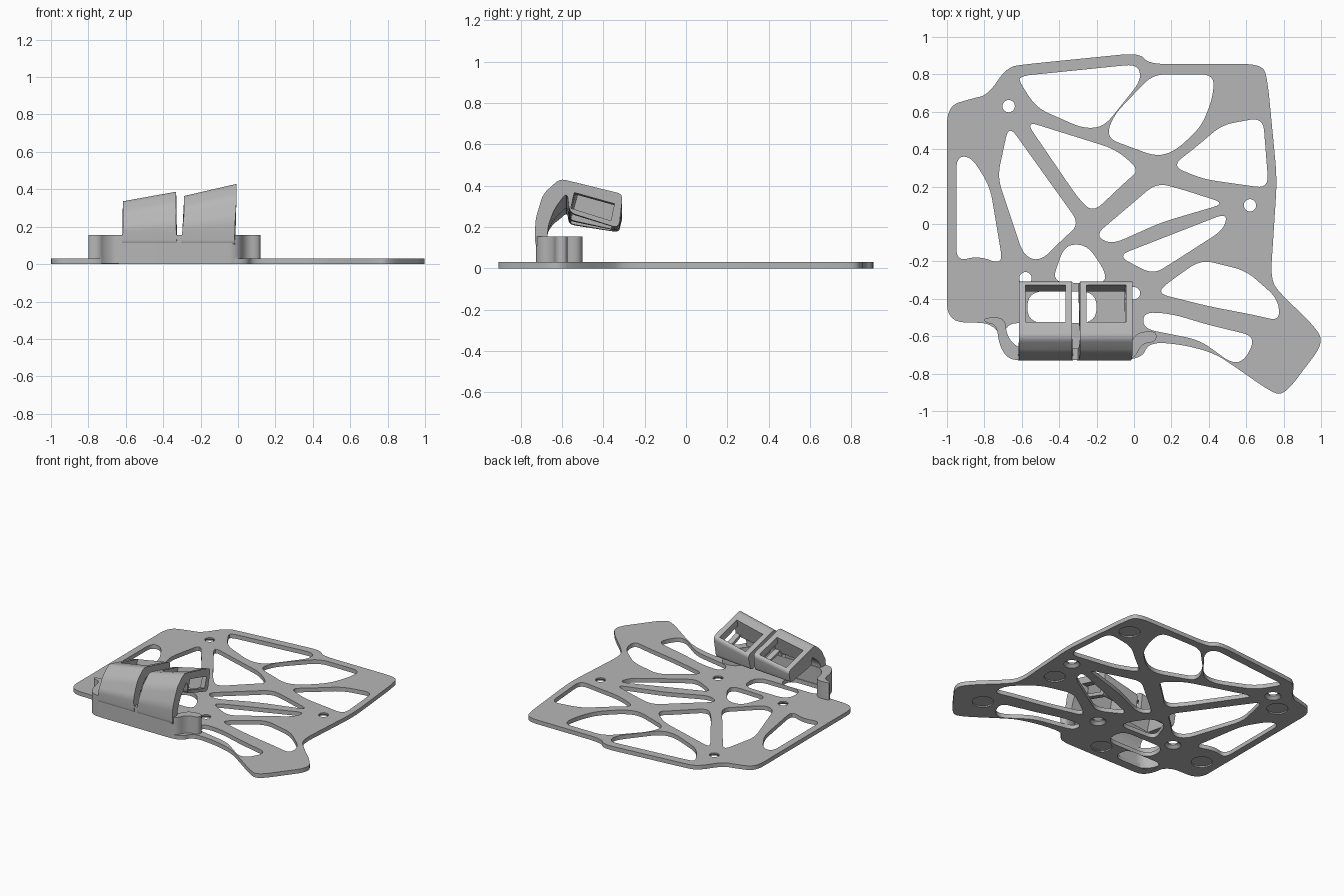
import bpy, bmesh, math
from mathutils import Vector, Matrix

cube = bpy.data.objects.get("Cube")
if cube:
    bpy.data.objects.remove(cube, do_unlink=True)

grey = bpy.data.materials.new("plain grey plastic")
grey.use_nodes = True
colour = (0.47, 0.47, 0.47, 1)
grey.diffuse_color = colour
grey.node_tree.nodes["Principled BSDF"].inputs["Base Color"].default_value = colour


def rounded(points, radius, steps=6):
    """Round every corner of a closed polygon."""
    corners = [Vector(p) for p in points]
    result = []
    for i, corner in enumerate(corners):
        before, after = corners[i - 1] - corner, corners[(i + 1) % len(corners)] - corner
        start = corner + before.normalized() * min(radius, before.length * 0.48)
        end = corner + after.normalized() * min(radius, after.length * 0.48)
        for s in range(steps + 1):
            t = s / steps
            result.append(start * (1 - t) ** 2 + corner * 2 * t * (1 - t) + end * t * t)
    return result


def new_outline(name):
    curve = bpy.data.curves.new(name, "CURVE")
    curve.dimensions = "2D"
    curve.fill_mode = "BOTH"
    return curve


def add_loop(curve, *points, radius=0.07):
    loop = rounded(points, radius) if radius else [Vector(p) for p in points]
    spline = curve.splines.new("POLY")
    spline.points.add(len(loop) - 1)
    for point, co in zip(spline.points, loop):
        point.co = (co.x, co.y, 0, 1)
    spline.use_cyclic_u = True


def add_object(name, mesh):
    obj = bpy.data.objects.new(name, mesh)
    bpy.context.collection.objects.link(obj)
    return obj


def bake(obj):
    """Return the object's evaluated mesh, welded and with consistent normals."""
    graph = bpy.context.evaluated_depsgraph_get()
    mesh = bpy.data.meshes.new_from_object(obj.evaluated_get(graph))
    bm = bmesh.new()
    bm.from_mesh(mesh)
    bmesh.ops.remove_doubles(bm, verts=bm.verts, dist=1e-5)
    bmesh.ops.recalc_face_normals(bm, faces=bm.faces)
    bm.to_mesh(mesh)
    bm.free()
    return mesh


def extrude_outline(curve, bottom, top):
    """Turn a flat outline into a solid slab."""
    curve.extrude = (top - bottom) / 2
    temp = add_object("outline", curve)
    mesh = bake(temp)
    mesh.transform(Matrix.Translation((0, 0, (top + bottom) / 2)))
    name = curve.name
    bpy.data.objects.remove(temp, do_unlink=True)
    return add_object(name, mesh)


def cut(obj, bm):
    """Subtract the solids in bm from the object and bake the result."""
    mesh = bpy.data.meshes.new("cutter")
    bmesh.ops.recalc_face_normals(bm, faces=bm.faces)
    bm.to_mesh(mesh)
    bm.free()
    cutter = add_object("cutter", mesh)
    cutter.hide_render = True
    modifier = obj.modifiers.new("cut", "BOOLEAN")
    modifier.object = cutter
    modifier.solver = "EXACT"
    result = bake(obj)
    obj.modifiers.clear()
    obj.data = result
    bpy.data.objects.remove(cutter, do_unlink=True)


def finish(obj):
    obj.data.materials.clear()
    obj.data.materials.append(grey)
    bpy.ops.object.select_all(action="DESELECT")
    obj.select_set(True)
    bpy.context.view_layer.objects.active = obj
    bpy.ops.object.shade_smooth_by_angle(angle=math.radians(30))


# Base plate outline
plate = new_outline("base_plate")
add_loop(plate, (-1, .63), (-.87, .67), (-.78, .69), (-.68, .84), (-.57, .855), (.03, .915),
         (.08, .855), (.69, .855), (.715, .76), (.765, .24), (.73, -.3), (.79, -.38), (.95, -.53),
         (1.02, -.63), (.8, -.92), (.72, -.89), (.55, -.77), (.43, -.69), (.26, -.645), (.08, -.63),
         (.04, -.725), (-.69, -.725), (-.73, -.53), (-1, -.525), radius=.1)

# Organic cut-outs at the back
add_loop(plate, (-.62, .79), (.02, .855), (.04, .77), (-.16, .52), (-.27, .51), (-.52, .62), (-.6, .74))
add_loop(plate, (.1, .8), (.43, .8), (.42, .67), (.36, .52), (.22, .39), (.12, .36), (-.15, .46), (-.11, .58))
add_loop(plate, (.69, .57), (.72, .19), (.37, .24), (.2, .31), (.33, .41), (.47, .53))

# Cut-outs in the middle and on the right-hand edge
add_loop(plate, (-.58, .55), (-.1, .4), (.03, .29), (-.04, .23), (-.22, .06), (-.3, .14))
add_loop(plate, (-.67, .53), (-.29, .0), (-.38, -.08), (-.5, -.2), (-.59, -.17), (-.73, .25))
add_loop(plate, (-.95, .36), (-.87, .36), (-.77, .2), (-.7, -.22), (-.83, -.17), (-.95, -.2))
add_loop(plate, (-.21, -.06), (-.02, .1), (.12, .22), (.24, .19), (.49, .11), (.15, .01), (-.12, -.11))
add_loop(plate, (.5, .06), (.48, -.03), (.2, -.21), (.1, -.27), (-.09, -.17))

# Cut-outs at the front
add_loop(plate, (-.44, -.31), (-.37, -.11), (-.25, -.11), (-.15, -.26), (-.16, -.32))
add_loop(plate, (.12, -.37), (.2, -.3), (.36, -.19), (.6, -.25), (.77, -.4), (.78, -.52), (.66, -.49), (.4, -.44))
add_loop(plate, (.05, -.47), (.2, -.48), (.4, -.54), (.65, -.6), (.6, -.72), (.53, -.75), (.35, -.62), (.05, -.56))
add_loop(plate, (-.57, -.36), (-.2, -.36), (-.2, -.53), (-.57, -.53), radius=.09)
add_loop(plate, (-.69, -.53), (-.38, -.53), (-.38, -.66), (-.69, -.66))

# Screw holes
screws = [(-.67, .63), (.62, .1), (-.58, -.29), (0, -.37)]
for x, y in screws:
    ring = [math.tau * i / 24 for i in range(24)]
    add_loop(plate, *[(x + .033 * math.cos(a), y + .033 * math.sin(a)) for a in ring], radius=0)
base = extrude_outline(plate, 0, .03)

# Countersinks and round foot recesses underneath
feet = [(.6, .67), (.6, -.1), (.75, -.66), (-.23, -.61), (-.87, -.34), (-.8, .52)]
sinks = bmesh.new()
for places, low, high, top in ((screws, .056, .0335, .02), (feet, .07, .07, .009)):
    for x, y in places:
        bottom = -.002
        bmesh.ops.create_cone(sinks, cap_ends=True, segments=32, radius1=low, radius2=high,
                              depth=top - bottom,
                              matrix=Matrix.Translation((x, y, (top + bottom) / 2)))
cut(base, sinks)
finish(base)

# Curved front wall that carries the holders
wall = new_outline("front_wall")
add_loop(wall, (-.8, -.525), (-.735, -.54), (-.72, -.65), (-.67, -.727), (0, -.727), (.04, -.64),
         (.12, -.63), (.12, -.57), (.01, -.58), (-.03, -.665), (-.62, -.665), (-.68, -.6),
         (-.69, -.5), (-.8, -.5), radius=.05)
finish(extrude_outline(wall, .002, .155))


def box(bm, centre, size, tilt):
    matrix = (Matrix.Translation(centre) @ Matrix.Rotation(tilt, 4, "X")
              @ Matrix.Diagonal((*size, 1)))
    bmesh.ops.create_cube(bm, size=1, matrix=matrix)


# Arched holder with a square socket, rolled sideways
def holder(name, centre, width, lift, roll):
    arch = rounded([(-.73, .1), (-.73, .22), (-.69, .33), (-.61, .402), (-.305, .327), (-.325, .187),
                    (-.565, .25), (-.575, .335), (-.64, .26), (-.67, .19), (-.67, .1)], .03)
    bm = bmesh.new()
    face = bm.faces.new([bm.verts.new((-width / 2, p.x, p.y)) for p in arch])
    grown = bmesh.ops.extrude_face_region(bm, geom=[face])
    moved = [v for v in grown["geom"] if isinstance(v, bmesh.types.BMVert)]
    bmesh.ops.translate(bm, verts=moved, vec=(width, 0, 0))
    bmesh.ops.recalc_face_normals(bm, faces=bm.faces)
    mesh = bpy.data.meshes.new(name)
    bm.to_mesh(mesh)
    bm.free()
    obj = add_object(name, mesh)

    tilt = math.radians(-14.5)
    socket = bmesh.new()
    box(socket, (0, -.442, .29), (width - .07, .205, .4), tilt)
    cut(obj, socket)
    slot = bmesh.new()
    box(slot, (width / 2, -.452, .276), (.1, .2, .07), tilt)
    cut(obj, slot)

    for v in obj.data.vertices:
        blend = max(0, min(1, (v.co.z - .155) / .15))
        v.co.z += (lift + roll * v.co.x) * blend
        v.co.x += centre + .012 * blend * (roll > .2)
        # small flare where the arm meets the wall
        flare = max(0, (.16 - v.co.z) / .06)
        v.co.x += math.copysign(.005 * flare, v.co.x - centre)
    finish(obj)


holder("right_holder", -.473, .285, -.035, .18)
holder("left_holder", -.16, .28, 0, .23)
